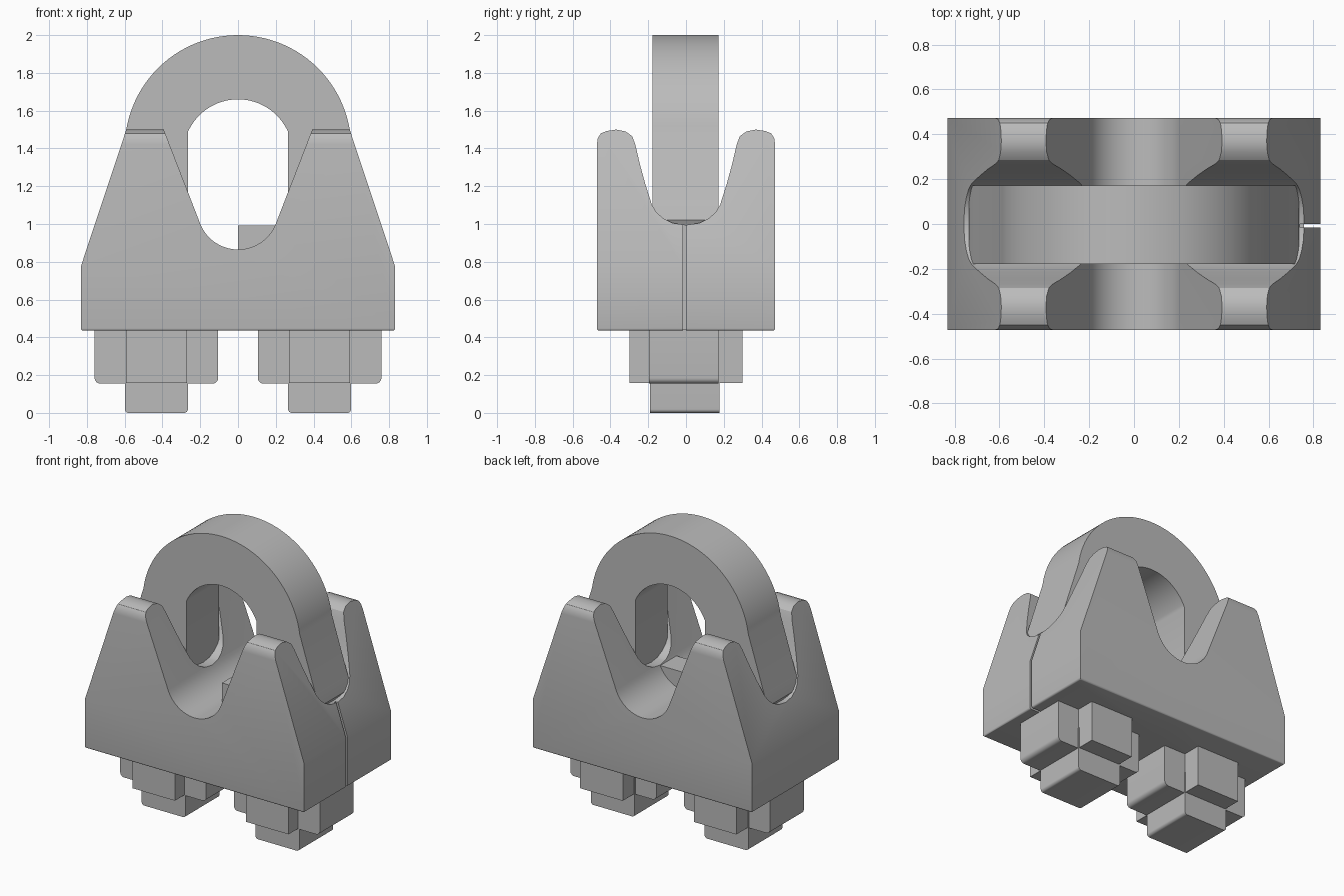
import bpy, bmesh, math
from mathutils import Vector

cube = bpy.data.objects.get("Cube")
if cube:
    bpy.data.objects.remove(cube, do_unlink=True)

steel = bpy.data.materials.new("plain grey")
steel.use_nodes = True
GREY = (0.5, 0.5, 0.5, 1)
steel.diffuse_color = GREY
steel.node_tree.nodes["Principled BSDF"].inputs["Base Color"].default_value = GREY


def arc(cx, cz, r, start, end, n):
    """Points on a circular arc, angles in degrees."""
    angles = [math.radians(start + (end - start) * i / n) for i in range(n + 1)]
    return [(cx + r * math.cos(a), cz + r * math.sin(a)) for a in angles]


def mirrored(half):
    """Close a right-hand half profile with its left-hand reflection."""
    return half + [(-u, z) for u, z in reversed(half) if abs(u) > 1e-5]


def prism(name, profile, low, high, axis="y"):
    """Extrude a (u, z) profile along y, or along x for a side profile."""
    def place(u, z, d):
        return Vector((u, d, z)) if axis == "y" else Vector((d, u, z))
    bm = bmesh.new()
    face = bm.faces.new([bm.verts.new(place(u, z, low)) for u, z in profile])
    moved = bmesh.ops.extrude_face_region(bm, geom=[face])["geom"]
    step = place(0, 0, high - low)
    bmesh.ops.translate(bm, vec=step, verts=[v for v in moved if isinstance(v, bmesh.types.BMVert)])
    bmesh.ops.recalc_face_normals(bm, faces=bm.faces)
    mesh = bpy.data.meshes.new(name)
    bm.to_mesh(mesh)
    bm.free()
    mesh.materials.append(steel)
    obj = bpy.data.objects.new(name, mesh)
    bpy.context.collection.objects.link(obj)
    return obj


def select(obj):
    bpy.ops.object.select_all(action="DESELECT")
    obj.select_set(True)
    bpy.context.view_layer.objects.active = obj


def smooth(obj):
    select(obj)
    bpy.ops.object.shade_smooth_by_angle(angle=math.radians(30))


def boolean(obj, cutter, operation):
    mod = obj.modifiers.new("cut", "BOOLEAN")
    mod.object, mod.operation, mod.solver = cutter, operation, "EXACT"
    select(obj)
    bpy.ops.object.modifier_apply(modifier=mod.name)
    bpy.data.objects.remove(cutter, do_unlink=True)


def rounded_block(x0, x1, z0, z1, r):
    """Block profile with both bottom corners rounded."""
    return [(x1, z1), (x0, z1)] + arc(x0 + r, z0 + r, r, 180, 270, 6) + arc(x1 - r, z0 + r, r, 270, 360, 6)


# Saddle: front outline with cable groove, intersected with the side outline
front = mirrored(
    [(0, 0.435)] + arc(0.82, 0.447, 0.012, -90, 0, 4)
    + [(0.832, 0.775), (0.588, 1.51), (0.397, 1.51)] + arc(0, 1.08, 0.215, -21, -90, 12))
side = mirrored(
    [(0, 0.435)] + arc(0.46, 0.447, 0.012, -90, 0, 4)
    + [(0.472, 1.42), (0.467, 1.455), (0.45, 1.48), (0.42, 1.492), (0.37, 1.5),
       (0.32, 1.49), (0.285, 1.465), (0.268, 1.42), (0.245, 1.32), (0.215, 1.21),
       (0.18, 1.10), (0.155, 1.06), (0.12, 1.03), (0.07, 1.005), (0, 0.995)])
saddle = prism("saddle", front, -0.6, 0.6)
boolean(saddle, prism("side_cutter", side, -1, 1, "x"), "INTERSECT")
slit = [(-0.016, 0.3), (0, 0.3), (0, 1.2), (-0.016, 1.2)]
boolean(saddle, prism("slit_cutter", slit, 0.74, 1, "x"), "DIFFERENCE")
smooth(saddle)

# Bolt bow: round arch on flared legs sunk into the saddle
start = math.degrees(math.asin(0.085 / 0.6))
hole = math.degrees(math.acos(0.265 / 0.29))
outer = [(0.7, 0.95), (0.735, 1.02), (0.716, 1.1)] + arc(0, 1.4, 0.6, start, 180 - start, 48)
outer += [(-0.716, 1.1), (-0.735, 1.02), (-0.7, 0.95)]
inner = [(-0.265, 0.95)] + arc(0, 1.37, 0.29, 180 - hole, hole, 32) + [(0.265, 0.95)]
smooth(prism("bolt_bow", outer + inner, -0.178, 0.172))

# Small stop block in the bottom of the groove
prism("groove_stop", [(0, 0.85), (0.205, 0.85), (0.205, 0.992), (0, 0.992)], -0.175, 0)

# Nuts and bolt ends below the saddle
for name, sign in (("left", 1), ("right", -1)):
    c = sign * 0.432
    smooth(prism(name + "_nut_wide", rounded_block(c - 0.327, c + 0.327, 0.155, 0.445, 0.03), -0.195, 0.172))
    prism(name + "_nut_deep", rounded_block(c - 0.162, c + 0.162, 0.157, 0.445, 0.002), -0.298, 0.3)
    smooth(prism(name + "_bolt_end", rounded_block(c - 0.167, c + 0.167, 0, 0.3, 0.02), -0.19, 0.178))
